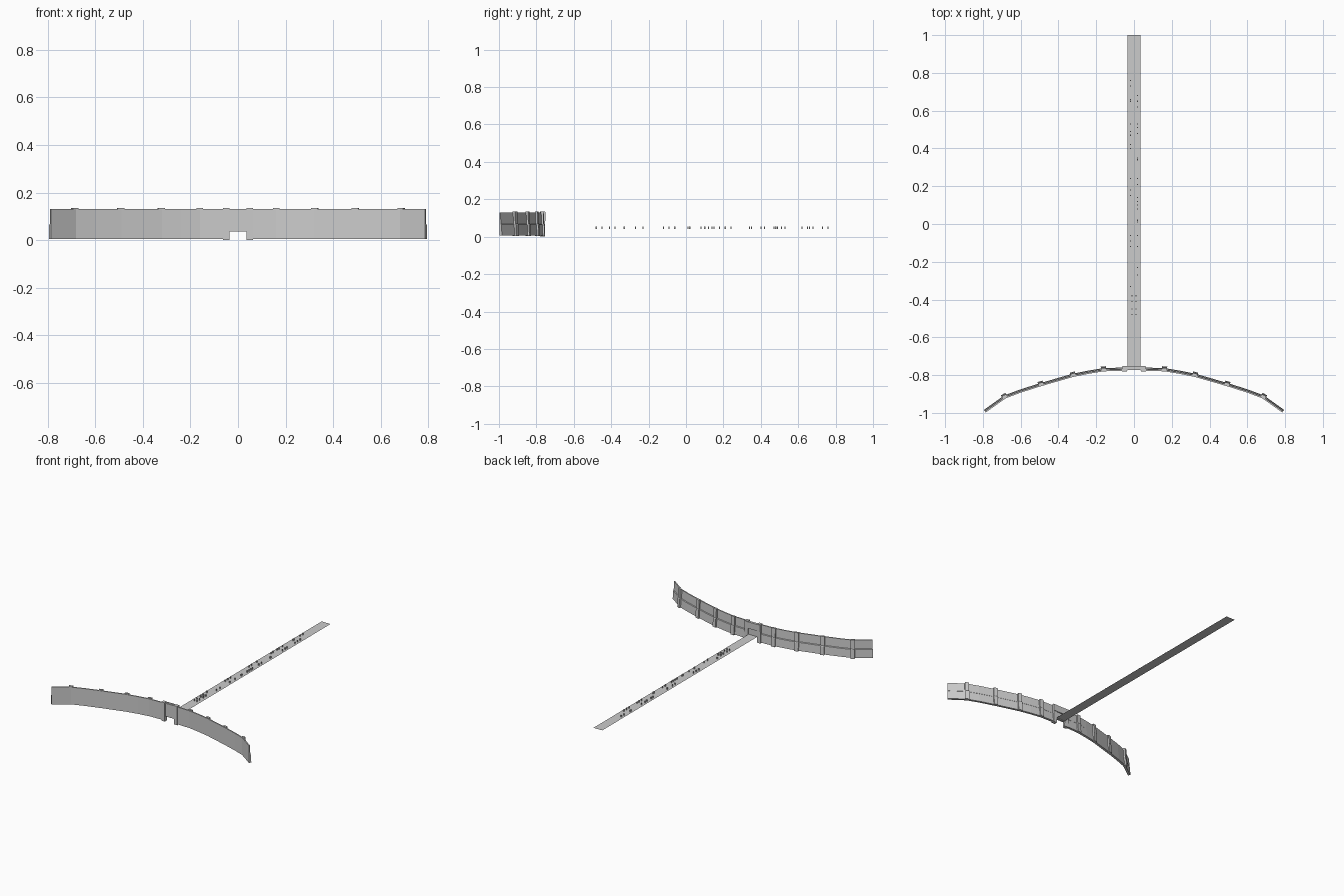
import bpy, bmesh, math
from mathutils import Vector

if "Cube" in bpy.data.objects:
    bpy.data.objects.remove(bpy.data.objects["Cube"])

# Plan line of the wall's front face (right half)
PATH = [Vector(p) for p in [(0.035, -0.776), (0.16, -0.78), (0.24, -0.793), (0.32, -0.809),
                            (0.49, -0.858), (0.60, -0.893), (0.68, -0.923), (0.785, -0.998)]]


def new_object(name, bm, mirror=False):
    bmesh.ops.recalc_face_normals(bm, faces=bm.faces)
    me = bpy.data.meshes.new(name)
    bm.to_mesh(me)
    bm.free()
    ob = bpy.data.objects.new(name, me)
    bpy.context.collection.objects.link(ob)
    if mirror:
        ob.modifiers.new("mirror", 'MIRROR').use_mirror_merge = False
    return ob


def add_box(bm, lo, hi):
    verts = bmesh.ops.create_cube(bm, size=1)["verts"]
    for v in verts:
        v.co = [(a + b) / 2 + c * (b - a) for a, b, c in zip(lo, hi, v.co)]


def normal_at(i):
    a, b = PATH[max(i - 1, 0)], PATH[min(i + 1, len(PATH) - 1)]
    t = (b - a).normalized()
    return Vector((-t.y, t.x))


def skin(bm, rings):
    loops = [[bm.verts.new(c) for c in ring] for ring in rings]
    n = len(loops[0])
    for p, q in zip(loops, loops[1:]):
        for k in range(n):
            bm.faces.new((p[k], p[(k + 1) % n], q[(k + 1) % n], q[k]))
    bm.faces.new(loops[0])
    bm.faces.new(loops[-1])


# Curved wall: stepped section (offset behind the front face, height)
section = [(0, 0.006), (0.017, 0.006), (0.014, 0.065), (0.010, 0.069), (0.008, 0.13), (0, 0.13)]
bm = bmesh.new()
rings = []
for i, p in enumerate(PATH):
    n = Vector((0, 1)) if i == 0 else normal_at(i)
    rings.append([(p.x + n.x * d, p.y + n.y * d, z) for d, z in section])
skin(bm, rings)
new_object("curved_wall", bm, True)

# Buttresses on the back of the wall, leaning with its slope
rib = [(0.004, 0.004), (0.026, 0.004), (0.023, 0.066), (0.020, 0.07), (0.018, 0.135), (0.004, 0.135)]
bm = bmesh.new()
for i in (1, 3, 4, 6):
    p, n = PATH[i], normal_at(i)
    t = Vector((n.y, -n.x))
    rings = []
    for s in (-0.014, 0.014):
        q = p + t * s
        rings.append([(q.x + n.x * d, q.y + n.y * d, z) for d, z in rib])
    skin(bm, rings)
new_object("buttresses", bm, True)

# Gate pillars either side of the opening
bm = bmesh.new()
add_box(bm, (0.036, -0.78, 0.0), (0.063, -0.755, 0.135))
new_object("gate_pillars", bm, True)

# Wall panel above the opening
bm = bmesh.new()
add_box(bm, (-0.04, -0.774, 0.036), (0.04, -0.76, 0.13))
add_box(bm, (-0.062, -0.762, 0.085), (0.062, -0.752, 0.132))
new_object("gate_panel", bm)

# Flat road with a centre seam
bm = bmesh.new()
bmesh.ops.create_grid(bm, x_segments=2, y_segments=1, size=1)
for v in bm.verts:
    v.co = (v.co.x * 0.035, 1.0 if v.co.y > 0 else -0.765, 0.04)
new_object("road", bm)

# Small posts scattered along both sides of the road
left = [.76, .73, .66, .65, .53, .49, .47, .42, .40, .24, .18, .15, -.06, -.09, -.12, -.33]
right = [.68, .65, .62, .53, .51, .48, .35, .34, .24, .21, .14, .12, .10, .08, .02, .01,
         -.06, -.12, -.23, -.27]
ends = [-.38, -.41, -.45, -.48]
bm = bmesh.new()
for x, ys in ((-0.018, left), (0.018, right), (-0.01, ends), (0.01, ends)):
    for y in ys:
        add_box(bm, (x - 0.003, y - 0.003, 0.04), (x + 0.003, y + 0.003, 0.054))
new_object("road_posts", bm)
